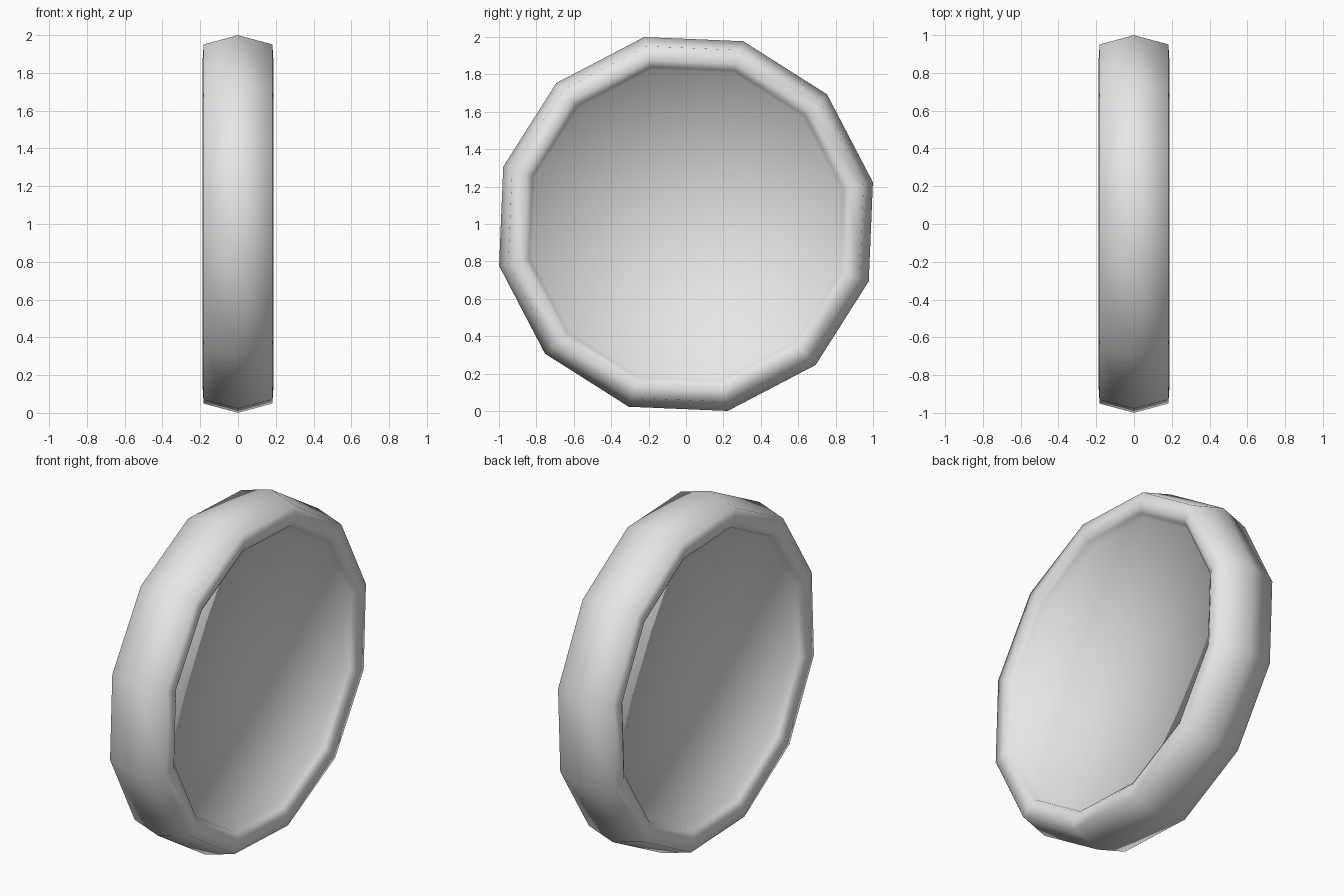
import bpy, bmesh, math

if "Cube" in bpy.data.objects:
    bpy.data.objects.remove(bpy.data.objects["Cube"])

SIDES = 12
PHASE = math.radians(12.6)

# half cross-section (x, radius) from tread centre to the dished face
HALF = [(0.0, 1.024), (0.182, 0.974), (0.187, 0.895), (0.165, 0.86), (0.125, 0.845)]
profile = [(-x, r) for x, r in reversed(HALF[1:])] + HALF

# one 12-sided lathe around the x axis
bm = bmesh.new()
rings = []
for x, r in profile:
    rings.append([bm.verts.new((x, r * math.cos(PHASE + i * math.tau / SIDES),
                                1 + r * math.sin(PHASE + i * math.tau / SIDES)))
                  for i in range(SIDES)])
for a, b in zip(rings, rings[1:]):
    for i in range(SIDES):
        j = (i + 1) % SIDES
        bm.faces.new((a[i], a[j], b[j], b[i]))

# recessed side discs, very slightly domed
for ring, x in ((rings[0], -0.13), (rings[-1], 0.13)):
    hub = bm.verts.new((x, 0, 1))
    for i in range(SIDES):
        bm.faces.new((ring[i], ring[(i + 1) % SIDES], hub))
bmesh.ops.recalc_face_normals(bm, faces=bm.faces)
for f in bm.faces:
    f.smooth = True

mesh = bpy.data.meshes.new("wheel")
bm.to_mesh(mesh)
bm.free()
wheel = bpy.data.objects.new("wheel", mesh)
bpy.context.collection.objects.link(wheel)

# single plain colour
mat = bpy.data.materials.new("light grey")
mat.diffuse_color = (0.8, 0.8, 0.8, 1)
mat.use_nodes = True
mat.node_tree.nodes["Principled BSDF"].inputs["Base Color"].default_value = mat.diffuse_color
mesh.materials.append(mat)
